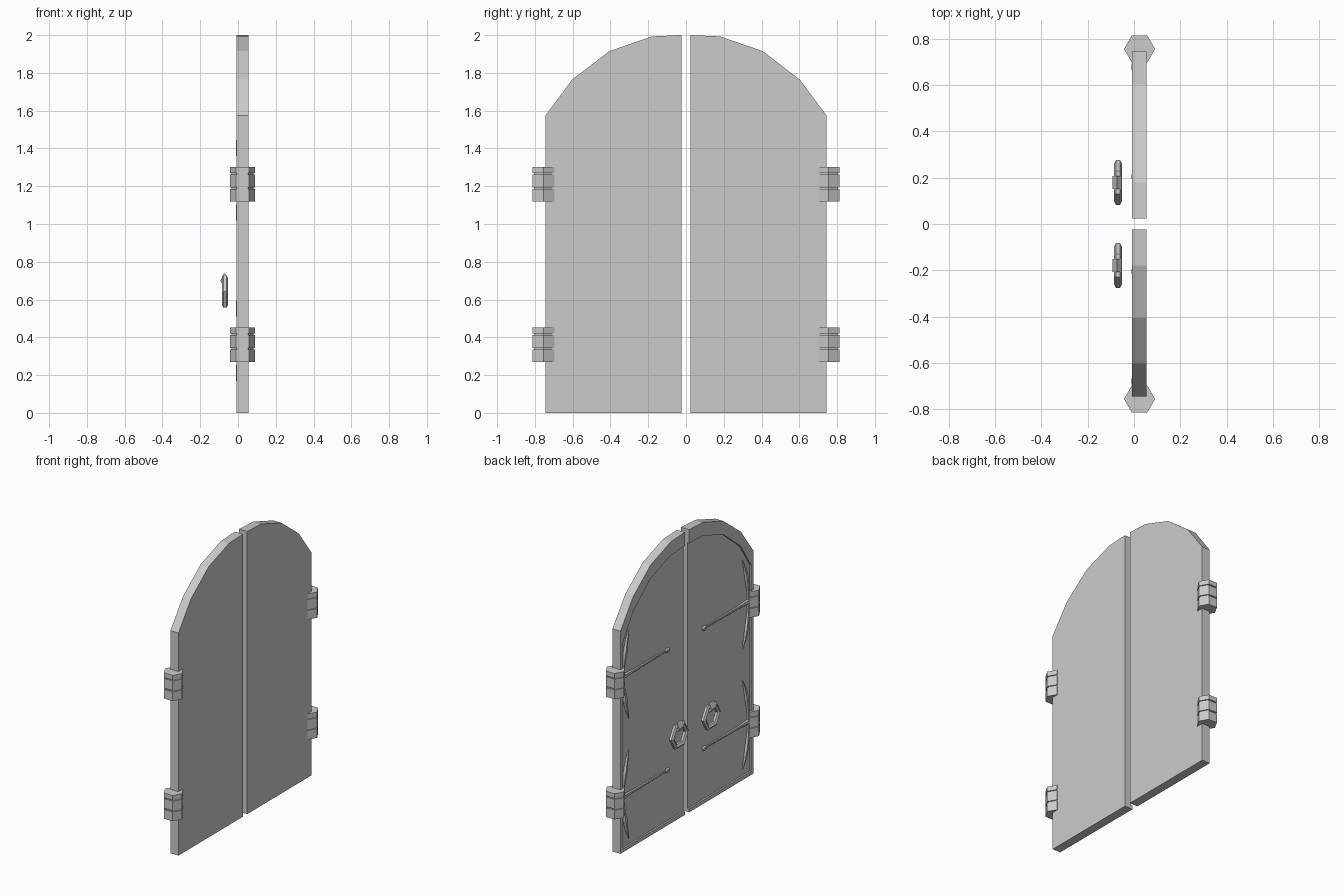
import bpy, bmesh, math
from mathutils import Vector

if "Cube" in bpy.data.objects:
    bpy.data.objects.remove(bpy.data.objects["Cube"])


def finish(name, bm):
    # store mesh and mirror it to the other leaf across y = 0
    bmesh.ops.recalc_face_normals(bm, faces=bm.faces)
    me = bpy.data.meshes.new(name)
    bm.to_mesh(me)
    bm.free()
    ob = bpy.data.objects.new(name, me)
    bpy.context.collection.objects.link(ob)
    mod = ob.modifiers.new("mirror", 'MIRROR')
    mod.use_axis = (False, True, False)
    mod.use_mirror_merge = False
    return ob


def loft(bm, rings, cap=True, closed=False):
    # skin a list of point rings
    vs = [[bm.verts.new(p) for p in r] for r in rings]
    n = len(vs[0])
    pairs = list(zip(vs, vs[1:])) + ([(vs[-1], vs[0])] if closed else [])
    for a, b in pairs:
        for i in range(n):
            j = (i + 1) % n
            bm.faces.new((a[i], a[j], b[j], b[i]))
    if cap and not closed:
        bm.faces.new(vs[0])
        bm.faces.new(vs[-1])


def slab(name, profile, x0, x1):
    # (y, z) outline extruded along x
    bm = bmesh.new()
    loft(bm, [[(x, y, z) for y, z in profile] for x in (x0, x1)])
    return finish(name, bm)


def tube(name, path, squash, x=0.003):
    # flattened six-sided rod along (y, z, radius) points
    bm = bmesh.new()
    pts = [Vector((y, z)) for y, z, r in path]
    rings = []
    for i, (y, z, r) in enumerate(path):
        t = (pts[min(i + 1, len(pts) - 1)] - pts[max(i - 1, 0)]).normalized()
        ring = []
        for k in range(6):
            a = k * math.pi / 3
            c, s = r * math.cos(a), r * math.sin(a) * squash
            ring.append((x + s, y - t.y * c, z + t.x * c))
        rings.append(ring)
    loft(bm, rings)
    return finish(name, bm)


# door leaf: plain panel plus raised border on the outer sides
GAP, SIDE = 0.024, 0.744
arch = [(SIDE, 1.575), (0.602, 1.765), (0.406, 1.915), (0.18, 1.993), (GAP, 2.0)]
inner = [(GAP, 1.905), (0.18, 1.897), (0.406, 1.82), (0.602, 1.66), (0.716, 1.485),
         (0.716, 0.025), (GAP, 0.025)]
outer = [(GAP, 0), (SIDE, 0)] + arch
slab("door_panel", outer, 0.004, 0.055)
slab("door_border", outer + inner, -0.008, 0.004)

for label, base in (("lower", 0.27), ("upper", 1.12)):
    # hinge barrel: three hexagonal knuckles around a slimmer pin
    bm = bmesh.new()
    for r, z0, z1 in ((0.067, 0, 0.065), (0.067, 0.074, 0.142),
                      (0.067, 0.149, 0.182), (0.058, 0.01, 0.17)):
        loft(bm, [[(0.024 + r * math.cos(k * math.pi / 3),
                    0.755 + r * math.sin(k * math.pi / 3), base + z)
                   for k in range(6)] for z in (z0, z1)])
    finish(label + "_hinge", bm)

    # tapered strap with a round end
    zc = base + 0.112
    tube(label + "_strap", [(0.72, zc, 0.022), (0.60, zc, 0.013), (0.22, zc, 0.008)], 0.6)
    tube(label + "_strap_knob", [(0.225, zc, 0.008), (0.215, zc, 0.017),
                                 (0.195, zc, 0.017), (0.185, zc, 0.006)], 0.9)
    # curved wrought bracket
    half = [(0.70, 0, 0.010), (0.695, 0.08, 0.011), (0.68, 0.17, 0.018),
            (0.66, 0.25, 0.012), (0.635, 0.315, 0.004)]
    path = [(y, zc - z, r) for y, z, r in half[:0:-1]] + [(y, zc + z, r) for y, z, r in half]
    tube(label + "_bracket", path, 0.95)

# hexagonal ring handle
bm = bmesh.new()
rings = []
for i in range(6):
    a = i * math.pi / 3
    ring = []
    for k in range(6):
        b = k * math.pi / 3 + math.pi / 6
        r = 0.081 + 0.019 * math.cos(b)
        ring.append((-0.069 + 0.017 * math.sin(b),
                     0.179 + r * math.cos(a), 0.642 + r * math.sin(a)))
    rings.append(ring)
loft(bm, rings, closed=True)
finish("ring_handle", bm)

# ring mount
bm = bmesh.new()
prof = [(-0.093, 0.70), (-0.074, 0.742), (-0.056, 0.722), (-0.056, 0.69), (-0.078, 0.675)]
loft(bm, [[(x, y, z) for x, z in prof] for y in (0.152, 0.208)])
finish("ring_mount", bm)
